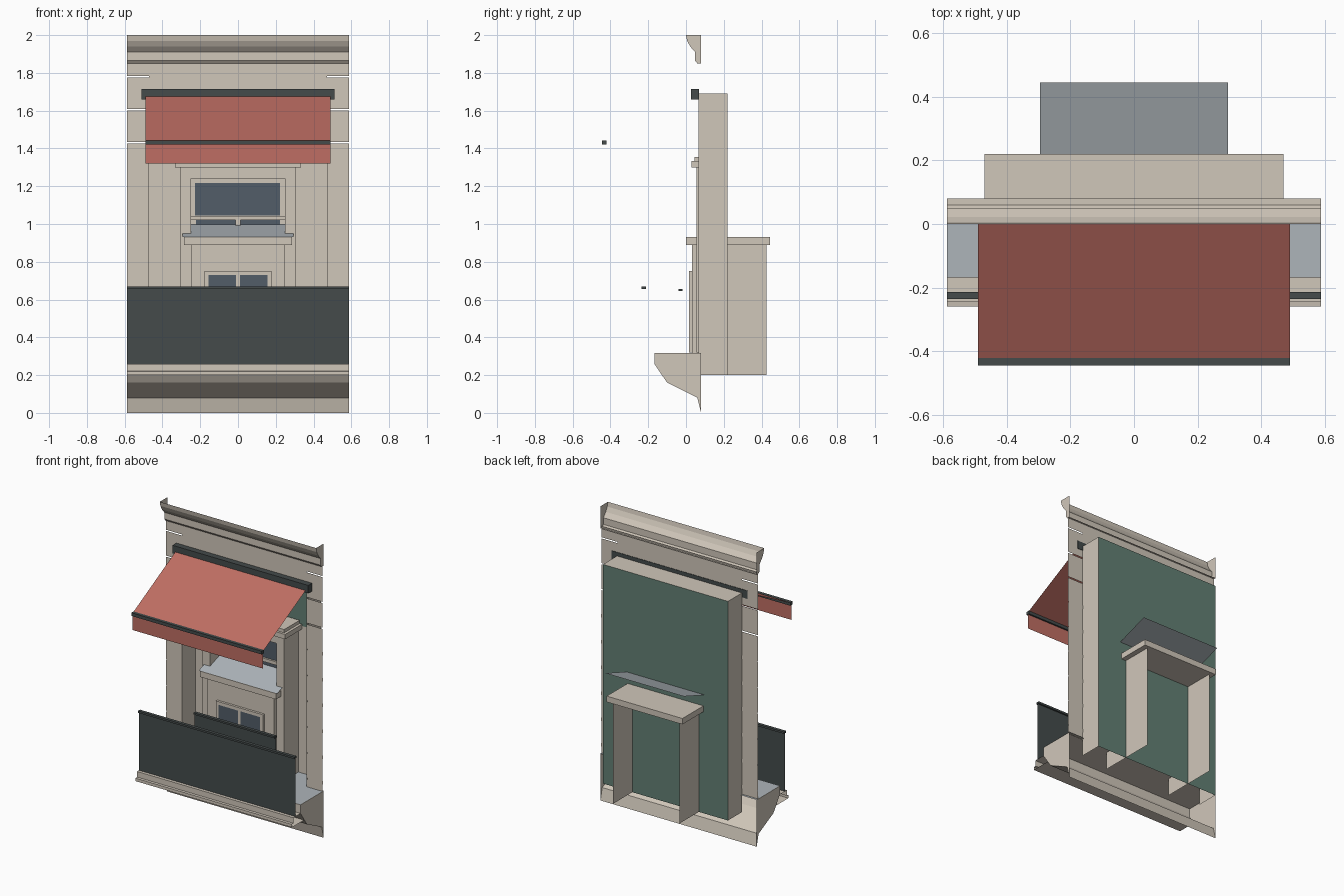
import bpy

if "Cube" in bpy.data.objects:
    bpy.data.objects.remove(bpy.data.objects["Cube"])


def mat(name, rgb):
    m = bpy.data.materials.new(name)
    m.diffuse_color = (*rgb, 1)
    m.use_nodes = True
    m.node_tree.nodes["Principled BSDF"].inputs["Base Color"].default_value = m.diffuse_color
    return m


STONE = mat("warm_stone", (0.63, 0.57, 0.49))
RED = mat("red_canvas", (0.52, 0.155, 0.125))
DARK = mat("dark_metal", (0.058, 0.07, 0.07))
LEAD = mat("blue_grey_lead", (0.42, 0.46, 0.49))
GLASS = mat("window_glass", (0.085, 0.11, 0.14))
GREEN = mat("green_lining", (0.125, 0.215, 0.175))


def mesh(name, verts, faces, m):
    me = bpy.data.meshes.new(name)
    me.from_pydata(verts, [], faces)
    me.materials.append(m)
    ob = bpy.data.objects.new(name, me)
    bpy.context.collection.objects.link(ob)
    return ob


def box(name, x0, x1, y0, y1, z0, z1, m):
    v = [(x, y, z) for z in (z0, z1) for x, y in ((x0, y0), (x1, y0), (x1, y1), (x0, y1))]
    f = [(3, 2, 1, 0), (4, 5, 6, 7), (0, 1, 5, 4), (1, 2, 6, 5), (2, 3, 7, 6), (3, 0, 4, 7)]
    return mesh(name, v, f, m)


def sheet(name, hw, path, m, caps=False):
    """Sweep a (y, z) path across x from -hw to hw; caps close the two ends."""
    n = len(path)
    v = [(-hw, y, z) for y, z in path] + [(hw, y, z) for y, z in path]
    f = [(i, n + i, n + i + 1, i + 1) for i in range(n - 1)]
    if caps:
        f += [tuple(range(n)), tuple(reversed(range(n, 2 * n)))]
    return mesh(name, v, f, m)


def panel(name, x0, x1, z0, z1, y, m):
    """Flat upright panel facing the front."""
    return mesh(name, [(x0, y, z0), (x1, y, z0), (x1, y, z1), (x0, y, z1)], [(0, 1, 2, 3)], m)


W, WALL, REC, BACK = 0.588, 0.067, 0.47, 0.22

# Balcony base: open at the back, closed ends, with a projecting edge moulding
sheet("balcony_base", W, [(0.08, 0), (0.06, 0.08), (-0.10, 0.16), (-0.168, 0.26),
                          (-0.168, 0.318), (0.08, 0.318)], STONE, True)
sheet("balcony_floor", W, [(-0.168, 0.32), (0.08, 0.32)], LEAD)
sheet("recess_floor", REC, [(0.08, 0.32), (BACK, 0.32)], LEAD)
sheet("balcony_moulding", W, [(-0.13, 0.20), (-0.26, 0.20), (-0.26, 0.22), (-0.245, 0.222),
                              (-0.245, 0.26), (-0.168, 0.26)], STONE)

# Railings
panel("front_railing_panel", -W, W, 0.26, 0.66, -0.224, DARK)
box("front_railing_rail", -W, W, -0.235, -0.213, 0.655, 0.668, DARK)
panel("inner_railing_panel", -0.305, 0.305, 0.32, 0.65, -0.03, DARK)
box("inner_railing_rail", -0.305, 0.305, -0.041, -0.019, 0.645, 0.657, DARK)

# Facade wall with joints between the corner blocks
joints = [0.375 + 0.1757 * i for i in range(9)]
edges = [0.315] + joints + [1.86]
gap = 0.004
for s in (-1, 1):
    xa, xb = sorted((s * REC, s * W))
    for i in range(len(edges) - 1):
        panel("corner_block", xa, xb, edges[i] + gap * (i > 0),
              edges[i + 1] - gap * (i < len(joints)), WALL, STONE)
    for z in joints[:6]:
        panel("joint_backing", xa, xb, z - 0.012, z + 0.012, WALL + 0.006, STONE)
panel("wall_above_recess", -REC, REC, 1.69, 1.86, WALL, STONE)

# Cornice: open at the top and back, closed ends
sheet("cornice", W, [(0.08, 1.85), (0.06, 1.85), (0.048, 1.865), (0.048, 1.91), (0.022, 1.94),
                     (0.006, 1.97), (0, 2.0)], STONE)
for s in (-1, 1):
    x = s * W
    prof = [(0.08, 1.85), (0.06, 1.85), (0.048, 1.865), (0.048, 1.91), (0.022, 1.94),
            (0.006, 1.97), (0, 2.0), (0.08, 2.0)]
    order = range(8) if s < 0 else reversed(range(8))
    mesh("cornice_end", [(x, y, z) for y, z in prof], [tuple(order)], STONE)

# Recess: side cheeks, head and lined back
for s in (-1, 1):
    x = s * REC
    f = (0, 1, 2, 3) if s > 0 else (3, 2, 1, 0)
    mesh("recess_cheek", [(x, WALL, 0.2), (x, BACK, 0.2), (x, BACK, 1.69), (x, WALL, 1.69)],
         [f], STONE)
sheet("recess_head", REC, [(WALL, 1.69), (BACK, 1.69)], STONE)
panel("recess_back", -REC, REC, 0.2, 1.69, BACK, GREEN)
panel("recess_front_lining", -REC, REC, 0.32, 1.32, BACK - 0.006, STONE)

# Bay running through the recess, with its cap and sloping lead roof
for s in (-1, 1):
    x = s * 0.25
    f = (0, 1, 2, 3) if s > 0 else (3, 2, 1, 0)
    mesh("bay_cheek", [(x, 0.032, 0.2), (x, 0.425, 0.2), (x, 0.425, 0.89), (x, 0.032, 0.89)],
         [f], STONE)
panel("bay_front", -0.25, 0.25, 0.32, 0.89, 0.032, STONE)
box("bay_cap", -0.285, 0.285, 0, 0.445, 0.89, 0.93, STONE)
sheet("bay_roof", 0.295, [(0, 0.932), (0.445, 1.083)], LEAD)

# Lower window in the bay front
box("lower_window_frame", -0.178, 0.178, 0.016, 0.032, 0.32, 0.75, STONE)
for s in (-1, 1):
    xa, xb = sorted((s * 0.01, s * 0.156))
    panel("lower_window_pane", xa, xb, 0.36, 0.73, 0.013, GLASS)

# Upper window surround
for s in (-1, 1):
    xa, xb = sorted((s * 0.25, s * 0.305))
    box("surround_jamb", xa, xb, 0.056, BACK - 0.008, 0.32, 1.30, STONE)
box("surround_head", -0.25, 0.25, 0.056, BACK - 0.008, 1.24, 1.30, STONE)
box("surround_ledge", -0.333, 0.333, 0.03, BACK - 0.008, 1.30, 1.333, STONE)
box("surround_ledge_top", -0.315, 0.315, 0.046, BACK - 0.008, 1.333, 1.355, STONE)

# Upper sash window
panel("sash_back", -0.25, 0.25, 0.93, 1.24, 0.195, STONE)
panel("upper_sash_pane", -0.227, 0.222, 1.045, 1.217, 0.19, GLASS)
panel("lower_sash_pane", -0.222, 0.222, 0.96, 1.02, 0.19, GLASS)
box("meeting_rail", -0.25, 0.25, 0.18, 0.195, 1.02, 1.043, STONE)
box("sash_latch", -0.012, 0.012, 0.175, 0.195, 0.985, 1.025, STONE)

# Awning: housing, canvas, front bar and valance
box("awning_housing", -0.51, 0.51, 0.026, 0.07, 1.66, 1.715, DARK)
sheet("awning_canvas", 0.49, [(-0.432, 1.435), (0.026, 1.675)], RED)
box("awning_bar", -0.49, 0.49, -0.445, -0.422, 1.42, 1.442, DARK)
panel("awning_valance", -0.49, 0.49, 1.32, 1.422, -0.433, RED)
